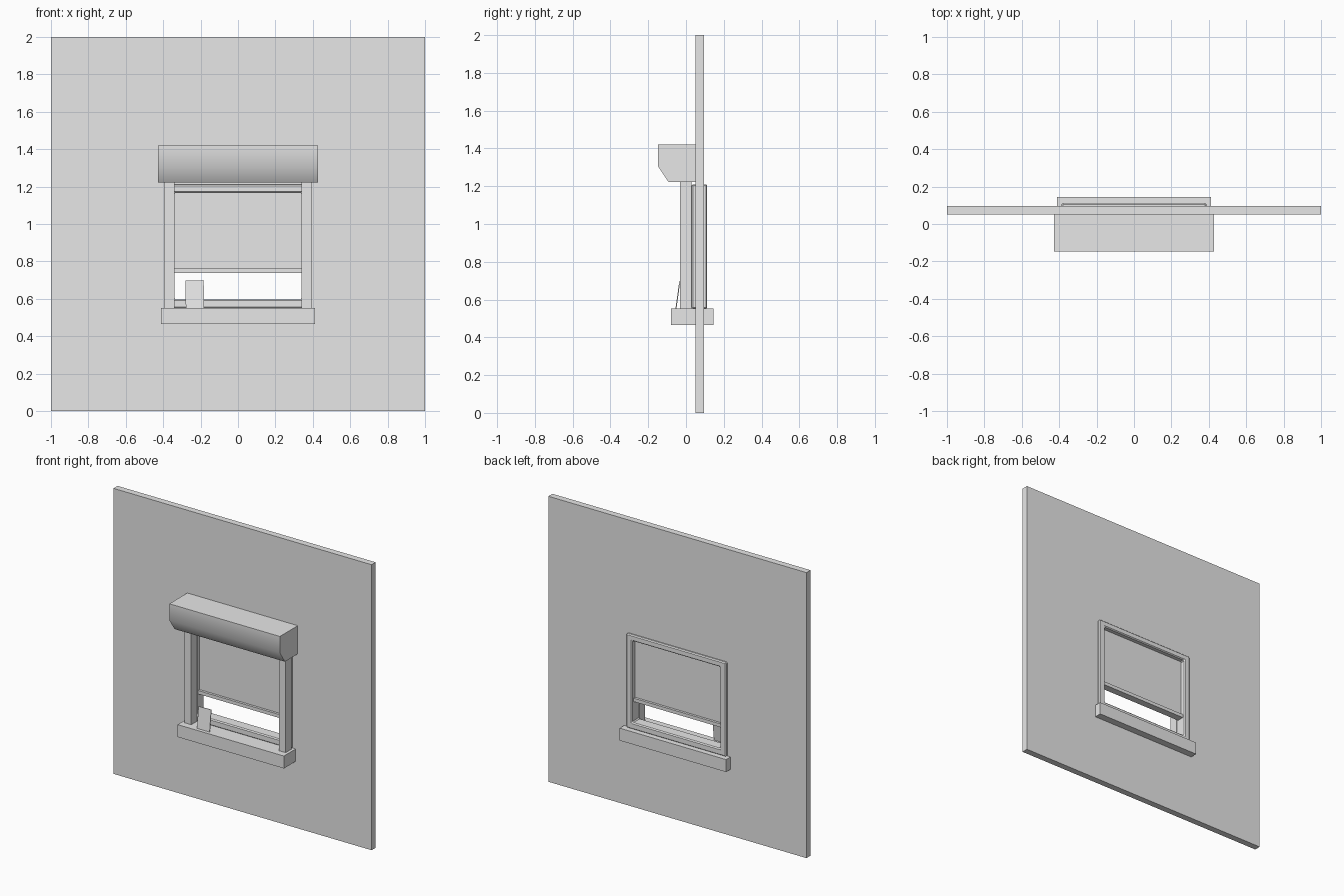
import bpy
import bmesh
import math

cube = bpy.data.objects.get("Cube")
if cube:
    bpy.data.objects.remove(cube, do_unlink=True)

grey = bpy.data.materials.new("plain_grey")
grey.use_nodes = True
COLOUR = (0.8, 0.8, 0.8, 1)
grey.diffuse_color = COLOUR
grey.node_tree.nodes["Principled BSDF"].inputs["Base Color"].default_value = COLOUR


def finish(name, bm, bevel=0):
    bmesh.ops.recalc_face_normals(bm, faces=bm.faces)
    mesh = bpy.data.meshes.new(name)
    bm.to_mesh(mesh)
    bm.free()
    mesh.materials.append(grey)
    obj = bpy.data.objects.new(name, mesh)
    bpy.context.collection.objects.link(obj)
    if bevel:
        mod = obj.modifiers.new("soft_edges", "BEVEL")
        mod.width = bevel
        mod.segments = 1
    return obj


def box(name, x, y, z, bevel=0):
    """Box from (min, max) ranges."""
    bm = bmesh.new()
    bmesh.ops.create_cube(bm, size=1)
    for v in bm.verts:
        v.co = [(r[0] + r[1]) / 2 + c * (r[1] - r[0]) for r, c in zip((x, y, z), v.co)]
    return finish(name, bm, bevel)


def ring(name, outer, inner, y, bevel=0):
    """Rectangular surround; outer and inner are (half width, bottom, top)."""
    bm = bmesh.new()
    loops = []
    for half, low, high in (outer, inner):
        for depth in y:
            corners = [(-half, low), (half, low), (half, high), (-half, high)]
            loops.append([bm.verts.new((px, depth, pz)) for px, pz in corners])
    of, ob, inf, inb = loops
    for a, b in ((of, inf), (ob, inb), (of, ob), (inf, inb)):
        for i in range(4):
            j = (i + 1) % 4
            bm.faces.new((a[i], a[j], b[j], b[i]))
    return finish(name, bm, bevel)


# Wall with its opening
ring("wall", (1, 0, 2), (0.365, 0.52, 1.19), (0.05, 0.095))

# Window frame and sill
ring("window_frame", (0.387, 0.55, 1.21), (0.34, 0.597, 1.168), (0.03, 0.112), 0.007)
box("sill", (-0.412, 0.412), (-0.08, 0.145), (0.465, 0.552))

# Raised sash
box("sash_panel", (-0.345, 0.345), (0.062, 0.078), (0.755, 1.175))
box("sash_rail", (-0.342, 0.342), (0.045, 0.095), (0.738, 0.762))

# Shutter guide posts
for side, name in ((-1, "right_guide_post"), (1, "left_guide_post")):
    box(name, sorted((side * 0.34, side * 0.392)), (-0.032, 0.03), (0.55, 1.225))

# Shutter housing extruded from its side profile
profile = [(0.05, 1.42), (-0.148, 1.42), (-0.148, 1.305), (-0.092, 1.222), (0.05, 1.222)]
bm = bmesh.new()
face = bm.faces.new([bm.verts.new((-0.428, py, pz)) for py, pz in profile])
extruded = bmesh.ops.extrude_face_region(bm, geom=[face])["geom"]
moved = [v for v in extruded if isinstance(v, bmesh.types.BMVert)]
bmesh.ops.translate(bm, verts=moved, vec=(0.856, 0, 0))
housing = finish("shutter_housing", bm)
bpy.ops.object.select_all(action="DESELECT")
housing.select_set(True)
bpy.context.view_layer.objects.active = housing
bpy.ops.object.shade_smooth_by_angle(angle=math.radians(40))

# Small card leaning back on the sill
card = box("leaning_card", (-0.049, 0.049), (0, 0.005), (0, 0.15))
card.location = (-0.23, -0.056, 0.55)
card.rotation_euler = (math.radians(-8), math.radians(-1), 0)
